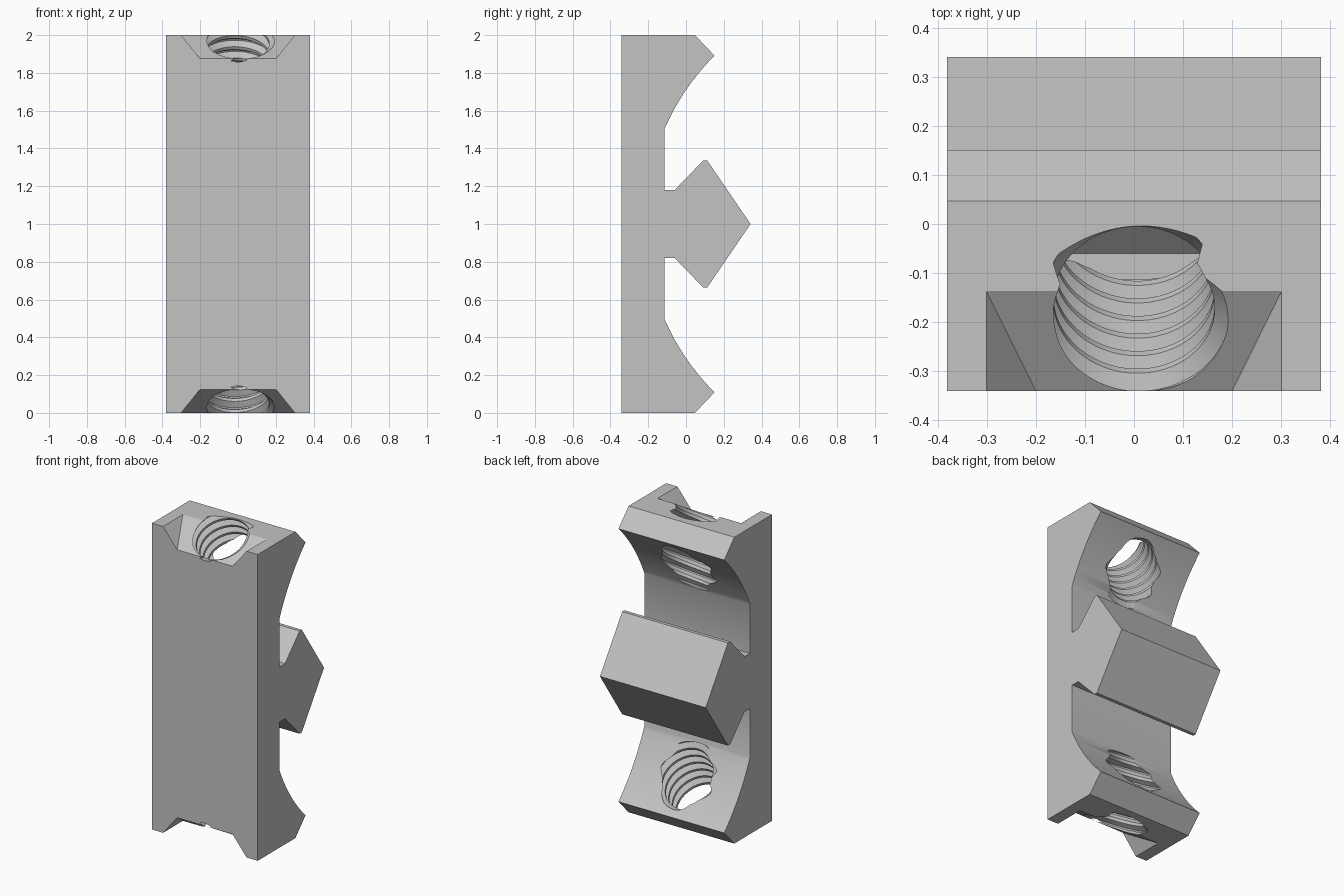
import bpy, bmesh
from math import sin, cos, pi, radians, sqrt, atan2
from mathutils import Vector, Matrix

if "Cube" in bpy.data.objects:
    bpy.data.objects.remove(bpy.data.objects["Cube"])

grey = bpy.data.materials.new("plain grey")
grey.use_nodes = True
GREY = (0.55, 0.55, 0.55, 1)
grey.diffuse_color = GREY
grey.node_tree.nodes["Principled BSDF"].inputs["Base Color"].default_value = GREY

HALF_W, DEPTH = 0.382, 0.342


def add_object(name, bm):
    bmesh.ops.recalc_face_normals(bm, faces=bm.faces)
    mesh = bpy.data.meshes.new(name)
    bm.to_mesh(mesh)
    bm.free()
    mesh.materials.append(grey)
    obj = bpy.data.objects.new(name, mesh)
    bpy.context.collection.objects.link(obj)
    return obj


def cut(target, cutter):
    cutter.hide_render = True
    mod = target.modifiers.new("cut", 'BOOLEAN')
    mod.operation, mod.solver, mod.object = 'DIFFERENCE', 'EXACT', cutter
    bpy.context.view_layer.objects.active = target
    bpy.ops.object.modifier_apply(modifier=mod.name)
    bpy.data.objects.remove(cutter)


# Upper half of the side profile: lug, neck, concave jaw and bevelled lip
jaw_c = Vector((1.04, 1.0))
low, high = Vector((-0.115, 1.5)), Vector((0.152, 1.89))
radius = (low - jaw_c).length
a0 = atan2(low.y - 1, low.x - jaw_c.x)
a1 = atan2(high.y - 1, high.x - jaw_c.x)
jaw = []
for i in range(25):
    a = a0 + (a1 - a0) * i / 24
    jaw.append((jaw_c.x + radius * cos(a), 1 + radius * sin(a)))
profile = [(-DEPTH, 1), (DEPTH, 1), (0.113, 1.335), (0.09, 1.335),
           (-0.06, 1.18), (-0.115, 1.18)] + jaw + [(0.047, 2), (-DEPTH, 2)]

bm = bmesh.new()
face = bm.faces.new([bm.verts.new((-HALF_W, y, z)) for y, z in profile])
ext = bmesh.ops.extrude_face_region(bm, geom=[face])["geom"]
bmesh.ops.translate(bm, vec=(2 * HALF_W, 0, 0),
                    verts=[v for v in ext if isinstance(v, bmesh.types.BMVert)])
clamp = add_object("clamp_body", bm)

# Sloped, flared pocket at the front of the end face
slope = Vector((0, -0.205, -0.125)).normalized()
bm = bmesh.new()
rows = [(-0.137, 2.0, 0.302), (-0.342, 1.875, 0.2)]
# continue the wedge beyond the block so that the cut is clean
past = 0.1
for y, z, w in rows[:1]:
    for k in (-1, 1):
        bm.verts.new((k * w, y, z))
        bm.verts.new((k * (w + 0.8 * past), y, z + past))
for k in (-1, 1):
    t = 0.05
    bm.verts.new((k * (0.2 - 0.8 * t * 0.61), -0.342 - t, 1.875 - t * 0.61))
    bm.verts.new((k * (0.302 + 0.8 * past), -0.342 - t, 2 + past))
bmesh.ops.convex_hull(bm, input=bm.verts[:])
cut(clamp, add_object("pocket_cutter", bm))

# Tilted screw hole with a helical groove
PITCH, MINOR, MAJOR, TURNS, SEG = 0.069, 0.165, 0.195, 10, 64
groove = [(-0.37, MINOR), (-0.06, MAJOR), (0.06, MAJOR), (0.37, MINOR)]
bm = bmesh.new()
stations = [(t + u, r) for t in range(TURNS) for u, r in groove]
grid = []
for i in range(SEG + 1):
    a = 2 * pi * i / SEG
    grid.append([bm.verts.new((r * cos(a), r * sin(a), PITCH * (s + i / SEG)))
                 for s, r in stations])
for c0, c1 in zip(grid, grid[1:]):
    for j in range(len(stations) - 1):
        bm.faces.new((c0[j], c1[j], c1[j + 1], c0[j + 1]))
bmesh.ops.remove_doubles(bm, verts=bm.verts[:], dist=0.0001)
ends = [e for e in bm.edges if e.is_boundary]
middle = PITCH * TURNS / 2
tips = [bm.verts.new((0, 0, -0.05)), bm.verts.new((0, 0, PITCH * (TURNS + 1)))]
for e in ends:
    z = (e.verts[0].co.z + e.verts[1].co.z) / 2
    bm.faces.new((e.verts[0], e.verts[1], tips[int(z > middle)]))
up = Vector((0, slope.z, -slope.y)) 
across = Vector((0, -slope.y, -slope.z))
frame = Matrix((Vector((1, 0, 0)), across, up)).transposed().to_4x4()
frame.translation = Vector((0, -0.184, 1.973)) + up * (0.005 - 8 * PITCH)
bmesh.ops.transform(bm, matrix=frame, verts=bm.verts[:])
cut(clamp, add_object("thread_cutter", bm))

# Open the middle plane and mirror the half downwards
bm = bmesh.new()
bm.from_mesh(clamp.data)
bmesh.ops.delete(bm, context='FACES', geom=[
    f for f in bm.faces if all(abs(v.co.z - 1) < 0.001 for v in f.verts)])
bmesh.ops.translate(bm, vec=(0, 0, -1), verts=bm.verts[:])
bm.to_mesh(clamp.data)
bm.free()
clamp.location.z = 1
mirror = clamp.modifiers.new("mirror", 'MIRROR')
mirror.use_axis = (False, False, True)
bpy.context.view_layer.objects.active = clamp
clamp.select_set(True)
bpy.ops.object.modifier_apply(modifier=mirror.name)
bpy.ops.object.shade_smooth_by_angle(angle=radians(25))
